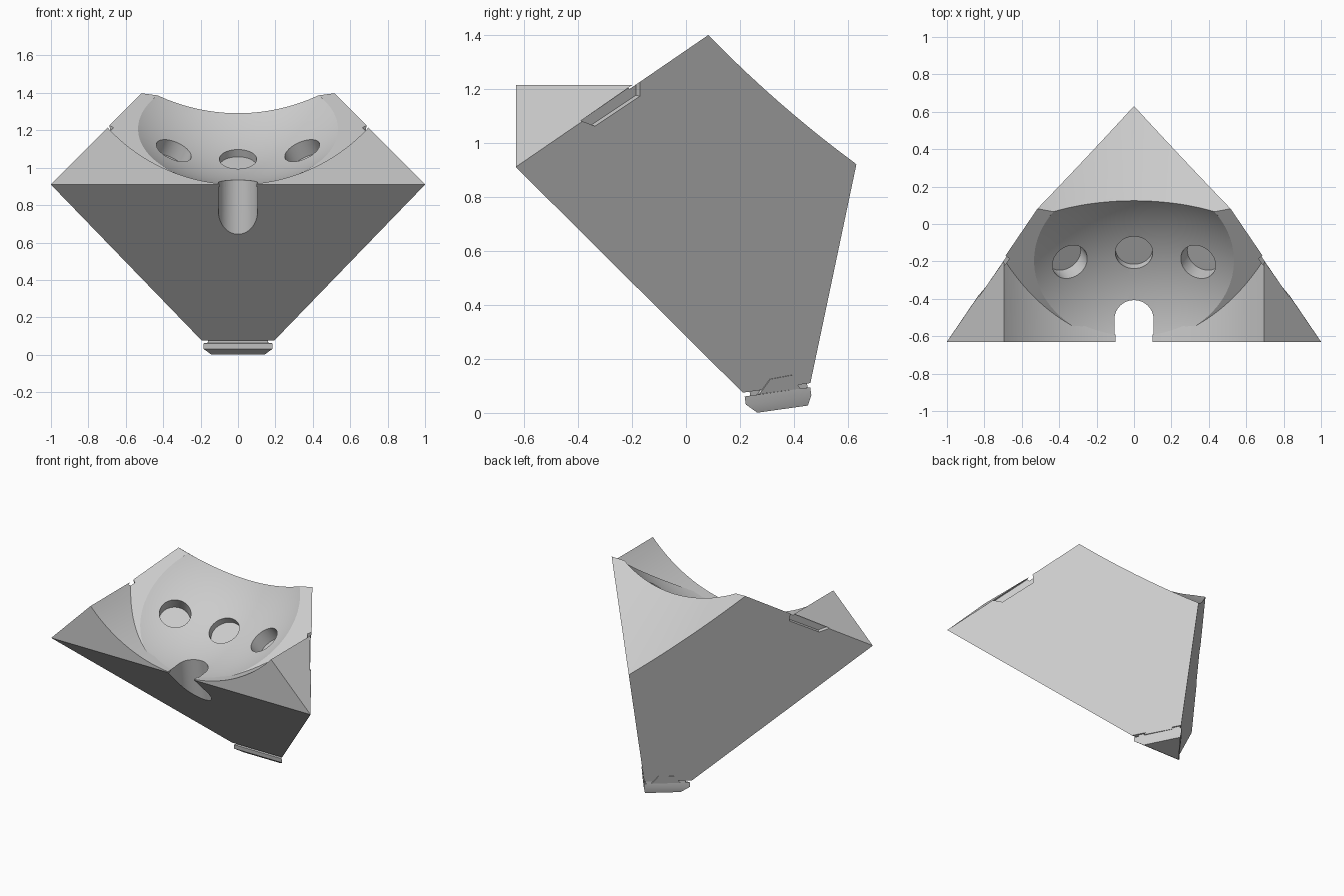
import bpy, bmesh
from mathutils import Vector

if "Cube" in bpy.data.objects:
    bpy.data.objects.remove(bpy.data.objects["Cube"])

grey = bpy.data.materials.new("light grey")
grey.use_nodes = True
colour = (0.6, 0.6, 0.6, 1)
grey.diffuse_color = colour
for node in grey.node_tree.nodes:
    if node.type == 'BSDF_PRINCIPLED':
        node.inputs["Base Color"].default_value = colour

# Bounding planes: (point, outward normal)
TIP = Vector((1, -0.63, 0.91))
SIDE_N = Vector((0.61, 0.485, -0.102))
SIDE_C = 0.212
SIDE = (Vector((0, 0, 0)) + SIDE_N * (SIDE_C / SIDE_N.length_squared), SIDE_N)
FRONT = (TIP, Vector((0, -0.835, -0.84)))
OPENING = (TIP, Vector((0, -0.49, 0.715)))
BACK_TOP = (Vector((0, 0.63, 0.92)), Vector((0, 0.48, 0.545)))
BASE = (Vector((0, 0.21, 0.075)), Vector((0, 0.14, -0.99)))


def flip_x(plane):
    return tuple(Vector((-v.x, v.y, v.z)) for v in plane)


def add(name, bm):
    bmesh.ops.recalc_face_normals(bm, faces=bm.faces)
    mesh = bpy.data.meshes.new(name)
    bm.to_mesh(mesh)
    bm.free()
    mesh.materials.append(grey)
    ob = bpy.data.objects.new(name, mesh)
    bpy.context.collection.objects.link(ob)
    return ob


def clipped_block(name, planes):
    """Large block trimmed by each plane in turn."""
    bm = bmesh.new()
    bmesh.ops.create_cube(bm, size=6)
    for point, normal in planes:
        geom = bm.verts[:] + bm.edges[:] + bm.faces[:]
        bmesh.ops.bisect_plane(bm, geom=geom, plane_co=point, plane_no=normal,
                               clear_outer=True)
        bmesh.ops.holes_fill(bm, edges=[e for e in bm.edges if e.is_boundary])
    return add(name, bm)


def prism(name, ring, sweep):
    """Polygon ring extruded along a vector."""
    bm = bmesh.new()
    face = bm.faces.new([bm.verts.new(p) for p in ring])
    out = bmesh.ops.extrude_face_region(bm, geom=[face])
    moved = [v for v in out["geom"] if isinstance(v, bmesh.types.BMVert)]
    bmesh.ops.translate(bm, verts=moved, vec=sweep)
    return add(name, bm)


def rod(name, centre, axis, radius, length, sides):
    bm = bmesh.new()
    bmesh.ops.create_cone(bm, cap_ends=True, segments=sides, radius1=radius,
                          radius2=radius, depth=length)
    rot = axis.to_track_quat('Z', 'Y').to_matrix().to_4x4()
    bmesh.ops.transform(bm, matrix=rot, verts=bm.verts)
    bmesh.ops.translate(bm, verts=bm.verts, vec=centre)
    return add(name, bm)


def activate(ob):
    bpy.ops.object.select_all(action='DESELECT')
    ob.select_set(True)
    bpy.context.view_layer.objects.active = ob


def cut(ob, cutter):
    activate(ob)
    cutter.hide_render = True
    mod = ob.modifiers.new("cut", 'BOOLEAN')
    mod.operation, mod.solver, mod.object = 'DIFFERENCE', 'EXACT', cutter
    bpy.ops.object.modifier_apply(modifier=mod.name)


def side_prism(name, outline, side, inner, outer):
    """Outline given in y, z, laid on a side wall and given thickness."""
    n = SIDE_N.normalized()
    ring = [Vector(((SIDE_C - SIDE_N.y * y - SIDE_N.z * z) / SIDE_N.x, y, z)) + n * inner
            for y, z in outline]
    sweep = n * (outer - inner)
    mirror = Vector((side, 1, 1))
    return prism(name, [p * mirror for p in ring], sweep * mirror)


# allow component-wise products for mirroring
def side_points(points, side):
    return [Vector((p.x * side, p.y, p.z)) for p in points]


def side_prism(name, outline, side, inner, outer):
    """Outline given in y, z, laid on a side wall and given thickness."""
    n = SIDE_N.normalized()
    ring = [Vector(((SIDE_C - SIDE_N.y * y - SIDE_N.z * z) / SIDE_N.x, y, z)) + n * inner
            for y, z in outline]
    return prism(name, side_points(ring, side), side_points([n * (outer - inner)], side)[0])


# Main body
body = clipped_block("body", [SIDE, flip_x(SIDE), FRONT, OPENING, BACK_TOP, BASE])
cutters = []

# Hollow top of the back
slope = Vector((0, 0.807, -0.591))
up = Vector((0, 0.591, 0.807))
cutters.append(rod("back_hollow", Vector((0, 0.125, 1.29)) + up * 2.2, slope, 2.2, 4, 256))

# Round bowl
bowl_centre = Vector((0, -0.64, 1.855))
bowl_r = 0.95
bm = bmesh.new()
bmesh.ops.create_uvsphere(bm, u_segments=128, v_segments=64, radius=bowl_r)
bmesh.ops.translate(bm, verts=bm.verts, vec=bowl_centre)
cutters.append(add("bowl_cutter", bm))

# Three round sockets in the bowl
for x, y, depth in ((-0.345, -0.2, 0.09), (0, -0.15, 0.04), (0.345, -0.2, 0.09)):
    dx, dy = x, y - bowl_centre.y
    axis = Vector((dx, dy, -(bowl_r ** 2 - dx ** 2 - dy ** 2) ** 0.5)).normalized()
    middle = bowl_centre + axis * (bowl_r + depth - 0.15)
    cutters.append(rod("socket_cutter", middle, axis, 0.1, 0.3, 48))

# Front slot with a round end
bm = bmesh.new()
bmesh.ops.create_circle(bm, cap_ends=True, segments=48, radius=0.105)
ring = [v.co.copy() for v in bm.verts]
bm.free()
for p in ring:
    if p.y < 0:
        p.x = 0.105 if p.x > 0.001 else -0.105 if p.x < -0.001 else 0
        p.y = p.y * 4
ring = [p + Vector((0, -0.53, 1.05)) for p in ring]
cutters.append(prism("slot_cutter", ring, Vector((0, 0.1, -0.65))))

# Side notches under the rim
notch = ((-0.385, 1.08), (-0.337, 1.061), (-0.17, 1.172), (-0.17, 1.228))
notches = [side_prism("notch_cutter", notch, s, -0.025, 0.03) for s in (1, -1)]
for cutter in cutters + notches:
    cut(body, cutter)

# Front wings above the opening
wing_cutter = rod("wing_hollow", Vector((0, -0.64, 1.86)), Vector((0, 1, 0)), 0.95, 4, 192)
sunk = (TIP + OPENING[1] * 0.02, OPENING[1])
under = (TIP - OPENING[1] * 0.02, -OPENING[1])
parts = [body]
for side, name in ((1, "left_wing"), (-1, "right_wing")):
    planes = [SIDE, FRONT, under, (TIP, Vector((1, 0, 1))), (TIP, Vector((0, -1, 0))),
              (Vector((0.1, 0, 0)), Vector((-1, 0, 0)))]
    if side < 0:
        planes = [flip_x(p) for p in planes]
    wing = clipped_block(name, planes)
    cut(wing, wing_cutter)
    for cutter in notches:
        cut(wing, cutter)
    parts.append(wing)

for cutter in cutters + notches + [wing_cutter]:
    bpy.data.objects.remove(cutter)

# Stepped triangular foot
bm = bmesh.new()
centre = Vector((0, 0.38, 0.099))
corners = [Vector(p) for p in ((-0.19, 0.21, 0.075), (0.19, 0.21, 0.075), (0, 0.46, 0.11))]
rings = []
for depth, scale in ((-0.02, 0.85), (0.015, 0.85), (0.015, 0.97), (0.045, 0.97), (0.081, 0.75)):
    rings.append([bm.verts.new(centre + (c - centre) * scale + BASE[1] * depth)
                  for c in corners])
for a, b in zip(rings, rings[1:]):
    for i in range(3):
        j = (i + 1) % 3
        bm.faces.new((a[i], a[j], b[j], b[i]))
bm.faces.new(rings[0])
bm.faces.new(rings[-1])
parts.append(add("foot", bm))

# Clip tabs rising from the foot
tab = ((0.27, 0.07), (0.31, 0.125), (0.39, 0.14), (0.42, 0.09))
for s, name in ((1, "left_foot_tab"), (-1, "right_foot_tab")):
    parts.append(side_prism(name, tab, s, -0.02, 0.004))

for ob in parts:
    activate(ob)
    bpy.ops.object.shade_smooth_by_angle(angle=0.45)
